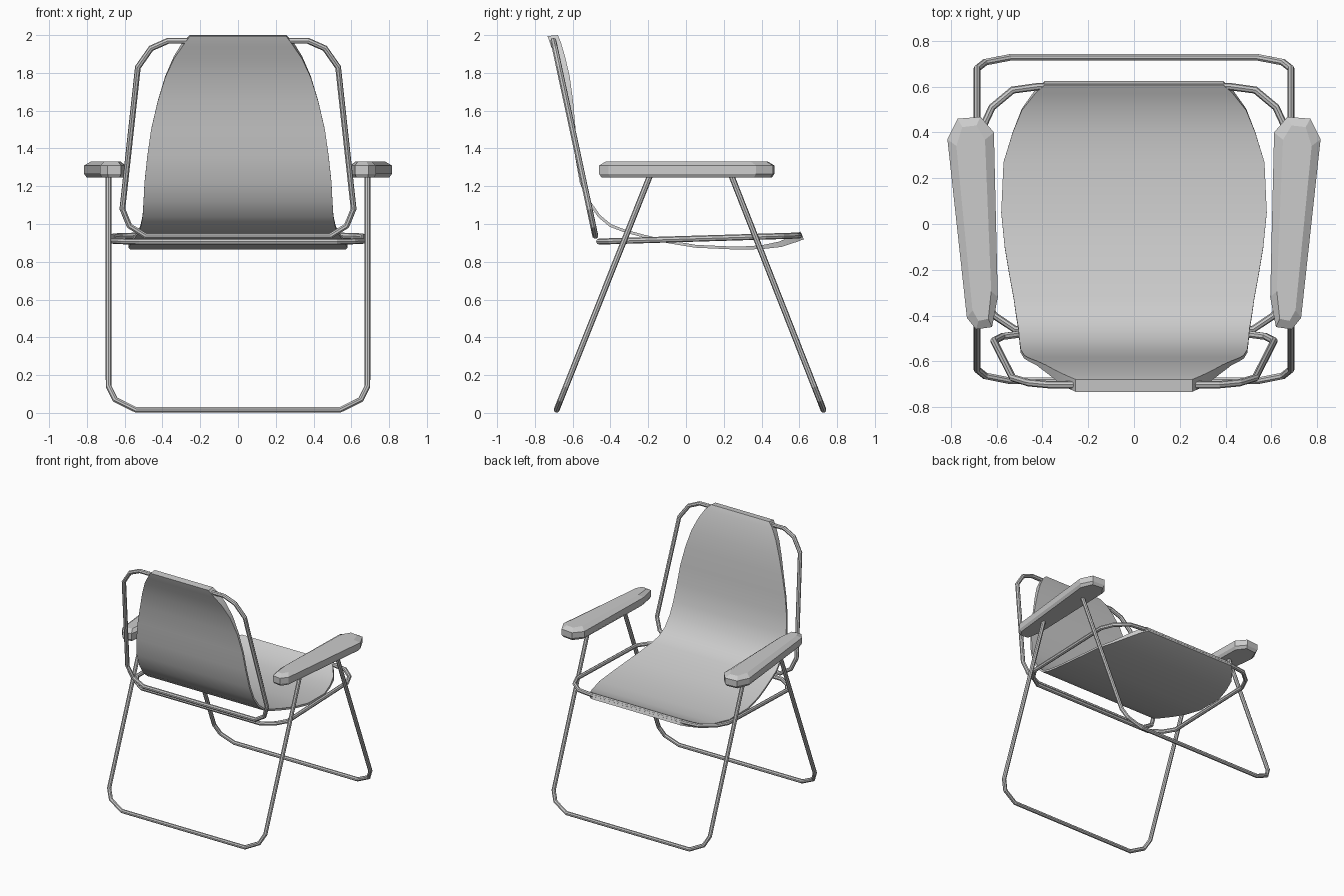
import bpy
import math
from mathutils import Vector

if "Cube" in bpy.data.objects:
    bpy.data.objects.remove(bpy.data.objects["Cube"])


def tube(name, half, closed=False, r=0.016):
    """Round tube through a path given for x >= 0 and mirrored to the other side."""
    pts = half + [(-x, y, z) for x, y, z in reversed(half)]
    cu = bpy.data.curves.new(name, 'CURVE')
    cu.dimensions = '3D'
    cu.bevel_depth = r
    cu.bevel_resolution = 2
    cu.use_fill_caps = True
    sp = cu.splines.new('POLY')
    sp.points.add(len(pts) - 1)
    for p, c in zip(sp.points, pts):
        p.co = (*c, 1)
    sp.use_cyclic_u = closed
    sp.use_smooth = False
    ob = bpy.data.objects.new(name, cu)
    bpy.context.collection.objects.link(ob)
    select(ob)
    bpy.ops.object.convert(target='MESH')
    return bpy.context.object


def select(ob):
    bpy.ops.object.select_all(action='DESELECT')
    ob.select_set(True)
    bpy.context.view_layer.objects.active = ob


def loft(name, rings):
    """Solid skinned through equal-length rings, with end caps."""
    n = len(rings[0])
    verts = [v for ring in rings for v in ring]
    faces = [(k * n + i, k * n + (i + 1) % n, (k + 1) * n + (i + 1) % n, (k + 1) * n + i)
             for k in range(len(rings) - 1) for i in range(n)]
    faces += [tuple(reversed(range(n))), tuple(range(len(verts) - n, len(verts)))]
    me = bpy.data.meshes.new(name)
    me.from_pydata(verts, [], faces)
    ob = bpy.data.objects.new(name, me)
    bpy.context.collection.objects.link(ob)
    select(ob)
    bpy.ops.object.mode_set(mode='EDIT')
    bpy.ops.mesh.select_all(action='SELECT')
    bpy.ops.mesh.normals_make_consistent(inside=False)
    bpy.ops.object.mode_set(mode='OBJECT')
    return ob


# Crossed U-shaped legs
def leg(name, y_top, y_foot):
    def at(x, z):
        return (x, y_top + (y_foot - y_top) * (1.27 - z) / 1.254, z)
    tube(name, [at(0.685, 1.27), at(0.685, 0.14), at(0.65, 0.07), at(0.54, 0.016)], r=0.0155)


leg("front_leg", 0.235, 0.728)
leg("rear_leg", -0.185, -0.685)

# Seat frame: closed loop rising slightly to the front
seat_path = [(0.42, 0.60), (0.53, 0.585), (0.62, 0.51), (0.662, 0.42),
             (0.662, -0.32), (0.61, -0.40), (0.52, -0.46)]
tube("seat_frame", [(x, y, 0.907 + 0.032 * (y + 0.46) / 1.06) for x, y in seat_path], True)

# Back frame: closed loop in a leaning plane
back_path = [(0.37, 1.97), (0.46, 1.93), (0.53, 1.83), (0.612, 1.08), (0.575, 0.99), (0.49, 0.937)]
tube("back_frame", [(x, -0.48 - 0.215 * (z - 0.937), z) for x, z in back_path], True)

# Sling: y, z, half width, thickness along the sheet, thickened where it wraps the frame
rows = [(0.615, 0.94, 0.39, 0.045), (0.58, 0.925, 0.43, 0.042), (0.50, 0.893, 0.49, 0.03),
        (0.40, 0.877, 0.53, 0.02), (0.27, 0.872, 0.57, 0.015), (0.05, 0.882, 0.58, 0.015),
        (-0.10, 0.907, 0.565, 0.015), (-0.22, 0.935, 0.545, 0.015), (-0.33, 0.965, 0.525, 0.015),
        (-0.40, 0.992, 0.515, 0.015), (-0.46, 1.042, 0.505, 0.015), (-0.515, 1.12, 0.50, 0.015),
        (-0.555, 1.22, 0.495, 0.015), (-0.58, 1.36, 0.48, 0.015), (-0.592, 1.50, 0.46, 0.015),
        (-0.608, 1.65, 0.425, 0.02), (-0.632, 1.78, 0.385, 0.033), (-0.662, 1.88, 0.34, 0.045),
        (-0.688, 1.95, 0.295, 0.056), (-0.706, 1.989, 0.255, 0.06)]
rings = []
for i, (y, z, w, t) in enumerate(rows):
    a, b = rows[max(i - 1, 0)], rows[min(i + 1, len(rows) - 1)]
    d = Vector((b[0] - a[0], b[1] - a[1])).normalized()
    ny, nz = d.y * t / 2, -d.x * t / 2
    rings.append([(-w, y + ny, z + nz), (w, y + ny, z + nz),
                  (w, y - ny, z - nz), (-w, y - ny, z - nz)])
rings[-1] = [(x, y, 2.0 if k < 2 else 1.995) for k, (x, y, z) in enumerate(rings[-1])]
sling = loft("sling_seat", rings)
bpy.ops.object.shade_smooth_by_angle(angle=math.radians(35))

# Armrests: tapered outline with chamfered top and bottom
plan = [(0.815, 0.37), (0.77, 0.46), (0.67, 0.468), (0.612, 0.40),
        (0.595, -0.32), (0.62, -0.45), (0.69, -0.46), (0.73, -0.41)]
for side, label in ((1, "right"), (-1, "left")):
    rings = []
    for z, sx, sy in ((1.245, 0.85, 0.97), (1.265, 1, 1), (1.31, 1, 1), (1.332, 0.62, 0.92)):
        ring = []
        for x, y in plan:
            c = 0.69 + 0.06 * y
            ring.append((side * (c + (x - c) * sx), y * sy, z))
        rings.append(ring)
    loft(label + "_armrest", rings)
